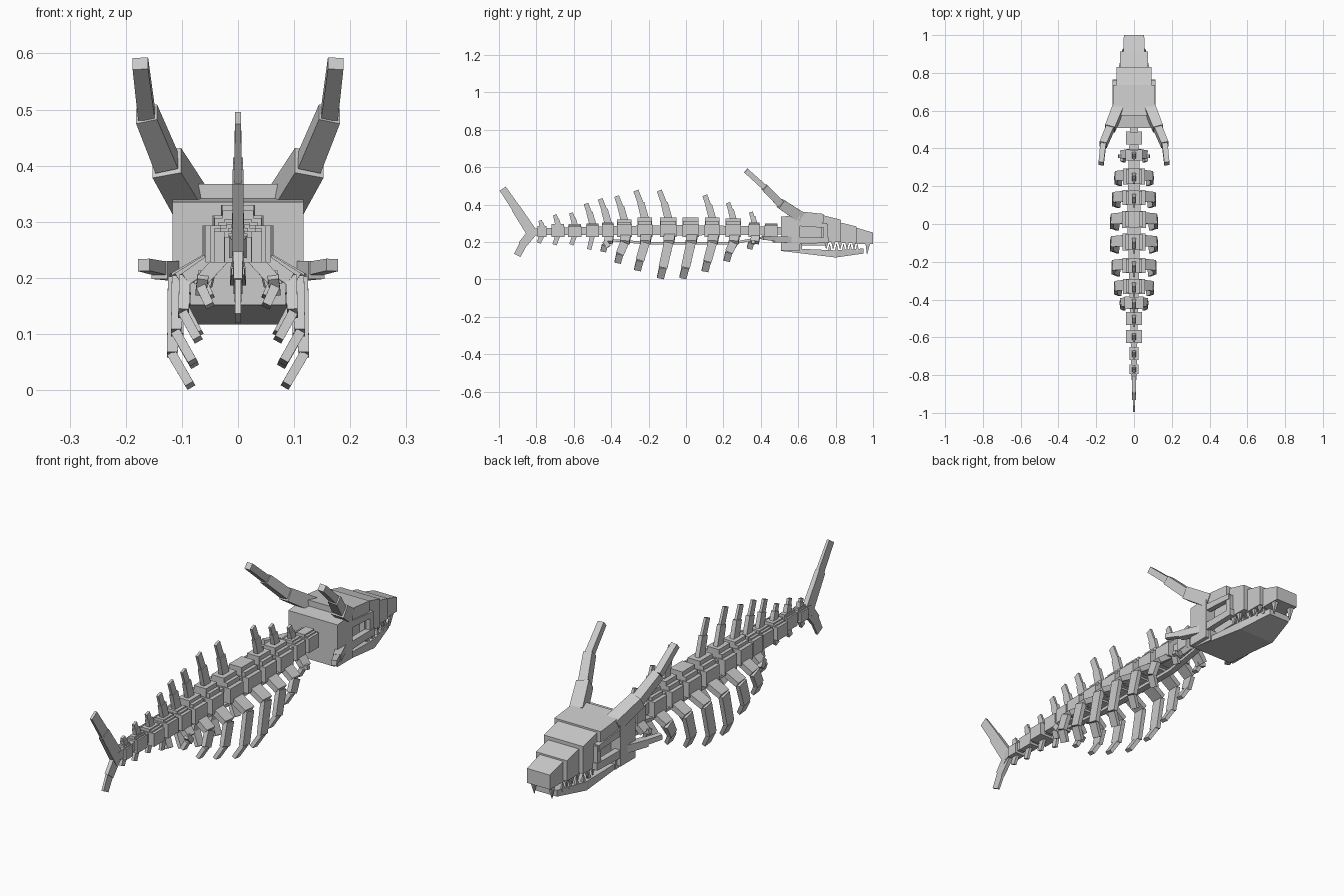
import bpy, bmesh
from mathutils import Vector

bone = bpy.data.materials.new("pale bone grey")
bone.diffuse_color = (0.6, 0.6, 0.6, 1)


def make(name, rings):
    """Flat-shaded solid lofted through rings of equal point count."""
    bm = bmesh.new()
    vs = [[bm.verts.new(p) for p in r] for r in rings]
    n = len(rings[0])
    bm.faces.new(vs[0])
    bm.faces.new(vs[-1])
    for a, b in zip(vs, vs[1:]):
        for i in range(n):
            j = (i + 1) % n
            bm.faces.new((a[i], a[j], b[j], b[i]))
    bmesh.ops.recalc_face_normals(bm, faces=bm.faces)
    me = bpy.data.meshes.new(name)
    bm.to_mesh(me)
    bm.free()
    me.materials.append(bone)
    ob = bpy.data.objects.new(name, me)
    bpy.context.collection.objects.link(ob)
    return ob


def block(name, *secs, x=0):
    """Loft along y; each section is (y, half width, z low, z high)."""
    return make(name, [[(x - h, y, a), (x + h, y, a), (x + h, y, b), (x - h, y, b)]
                       for y, h, a, b in secs])


def beam(name, p, q, w, t, ref=(0, 1, 0), taper=0.9):
    """Box from p to q, w wide towards ref and t thick."""
    p, q = Vector(p), Vector(q)
    d = (q - p).normalized()
    u = Vector(ref)
    u = (u - d * u.dot(d)).normalized()
    v = d.cross(u)
    rings = []
    for c, k in ((p, 1), (q, taper)):
        a, b = u * w * k / 2, v * t * k / 2
        rings.append([c - a - b, c + a - b, c + a + b, c - a + b])
    return make(name, rings)


# Skull: back block, core, crown and stepped snout
block("skull_back", (.508, .117, .155, .335), (.61, .117, .155, .345))
block("skull_core", (.60, .07, .18, .33), (.75, .07, .18, .33))
block("skull_crown", (.575, .095, .30, .367), (.62, .11, .30, .362), (.735, .11, .305, .35))
block("snout_1", (.725, .093, .20, .345), (.83, .093, .20, .318))
block("snout_2", (.82, .073, .195, .305), (.912, .073, .195, .283))
block("snout_tip", (.905, .056, .188, .278), (1.0, .054, .188, .25))

# Lower jaw
block("jaw_hinge", (.508, .10, .152, .20), (.62, .10, .14, .19))
block("lower_jaw", (.508, .098, .152, .168), (.80, .088, .117, .155), (.95, .052, .138, .165))

for s, side in ((1, "right"), (-1, "left")):
    # Eye socket frame
    block("brow_" + side, (.60, .012, .285, .315), (.755, .012, .275, .30), x=s * .103)
    block("cheekbone_" + side, (.60, .013, .19, .225), (.765, .012, .195, .225), x=s * .102)
    block("socket_post_" + side, (.735, .012, .20, .30), (.76, .012, .20, .295), x=s * .10)
    # Horns in three steps
    horn = [(.085, .61, .335), (.127, .505, .405), (.163, .42, .492), (.174, .32, .582)]
    for i, w in enumerate((.058, .042, .03)):
        a, b = [(s * p[0], p[1], p[2]) for p in horn[i:i + 2]]
        beam(f"horn_{side}_{i}", a, b, w, w, (1, 0, 0), .92)
    # Cheek spikes
    beam("cheek_spike_" + side, (s * .10, .56, .212), (s * .14, .47, .214), .035, .035, (1, 0, 0))
    beam("cheek_spike_tip_" + side, (s * .135, .48, .216), (s * .168, .41, .223), .025, .024, (1, 0, 0))
    # Teeth
    for i in range(5):
        y = .75 + .037 * i
        x = s * (.082 if y < .82 else .062)
        beam(f"upper_tooth_{side}_{i}", (x, y, .203), (x, y, .163), .022, .016, taper=.15)
        xl = s * (.075 - .18 * max(0, y - .79))
        beam(f"lower_tooth_{side}_{i}", (xl, y + .018, .152), (xl, y + .018, .188), .018, .014, taper=.15)
    beam("fang_" + side, (s * .042, .972, .195), (s * .042, .968, .135), .026, .02, taper=.1)

# Core of the spine and the thin rod below it
block("spine_core", (-.84, .008, .235, .27), (-.74, .015, .238, .275), (-.40, .022, .238, .285),
      (.0, .035, .235, .29), (.30, .03, .238, .285), (.53, .02, .24, .28))
block("belly_rod", (-.42, .012, .205, .217), (-.2, .014, .186, .20),
      (.25, .014, .186, .20), (.45, .012, .225, .237))

# Vertebrae: y0, y1, half width, top z, rib reach, rib tip z, dorsal spine top z
vertebrae = [
    (.42, .49, .042, .30, 0, 0, 0),
    (.335, .395, .045, .305, .075, .165, .36),
    (.21, .295, .058, .325, .105, .10, .41),
    (.10, .18, .06, .33, .117, .045, .45),
    (-.02, .07, .063, .33, .127, .008, 0),
    (-.14, -.05, .062, .33, .127, .008, .475),
    (-.26, -.18, .06, .33, .12, .05, .475),
    (-.37, -.29, .058, .32, .107, .09, .445),
    (-.45, -.385, .05, .305, .075, .15, .43),
    (-.535, -.465, .043, .30, 0, .16, .405),
    (-.63, -.56, .043, .295, 0, .185, .355),
    (-.72, -.65, .025, .295, 0, .185, .345),
    (-.795, -.745, .024, .285, 0, .195, .315),
]
for i, (y0, y1, h, top, reach, tip, crest) in enumerate(vertebrae):
    y = (y0 + y1) / 2
    low = .227
    mid = min(.293, top - .012)
    block(f"vertebra_{i}", (y0, h, low, mid), (y1, h, low, mid))
    block(f"vertebra_step_{i}", (y0 + .004, h * .72, low, (mid + top) / 2),
          (y1 - .004, h * .72, low, (mid + top) / 2))
    block(f"vertebra_cap_{i}", (y0 + .002, h * .48, mid, top), (y1 - .002, h * .48, mid, top))
    # Dorsal spine in two steps, leaning back
    if crest:
        g = crest - top
        lean = .30 * g
        zm = top + g * .55
        w = min(.042, .024 + .13 * g)
        beam(f"dorsal_spine_{i}", (0, y + .005, top - .02), (0, y - lean * .5, zm), w, .02)
        beam(f"dorsal_tip_{i}", (0, y - lean * .45, zm - .01), (0, y - lean * 1.1, crest), w * .75, .012)
    # Ribs: shoulder, long bone and inward tip
    if reach:
        k = reach / .127
        for s, side in ((1, "right"), (-1, "left")):
            ze = tip + .055 * k
            pts = [(.04 * k, y + .008, .24), ((reach - .012), y + .002, .197),
                   ((reach - .010), y - .028 * k, ze), (reach - .042 * k, y - .042 * k, tip)]
            for j, (w, t) in enumerate(((.06, .025), (.05, .02), (.04, .017))):
                a, b = [(s * p[0], p[1], p[2]) for p in pts[j:j + 2]]
                beam(f"rib_{side}_{i}_{j}", a, b, w * (.5 + .5 * k), t, taper=.95)
    elif tip:
        # Small spike under each tail vertebra
        beam(f"tail_spike_{i}", (0, y, .235), (0, y - .018, tip), .026, .014)

# Tail fin: upper and lower blades, each in two steps
block("tail_end", (-.85, .009, .235, .265), (-.79, .016, .235, .275))
beam("upper_fin", (0, -.815, .235), (0, -.91, .38), .058, .022, taper=.85)
beam("upper_fin_tip", (0, -.895, .36), (0, -.98, .485), .046, .013, taper=.85)
beam("lower_fin", (0, -.815, .26), (0, -.875, .185), .05, .018)
beam("lower_fin_tip", (0, -.865, .20), (0, -.902, .128), .042, .011)
